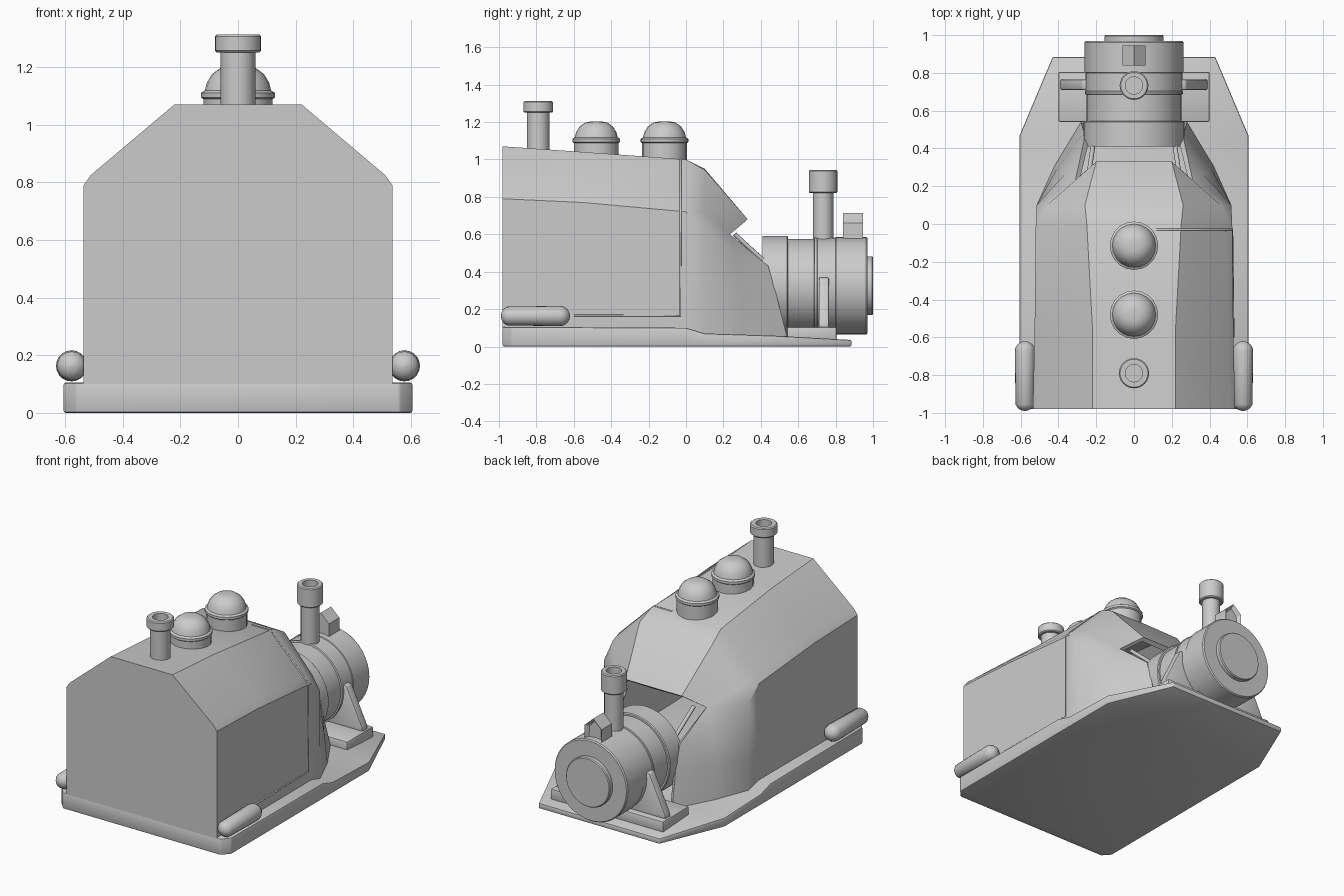
import bpy, bmesh
from math import cos, sin, pi, radians

if "Cube" in bpy.data.objects:
    bpy.data.objects.remove(bpy.data.objects["Cube"])


def finish(name, bm, mods=(), angle=32):
    bmesh.ops.recalc_face_normals(bm, faces=bm.faces[:])
    me = bpy.data.meshes.new(name)
    bm.to_mesh(me)
    bm.free()
    ob = bpy.data.objects.new(name, me)
    bpy.context.collection.objects.link(ob)
    bpy.ops.object.select_all(action='DESELECT')
    bpy.context.view_layer.objects.active = ob
    ob.select_set(True)
    for kind, props in mods:
        m = ob.modifiers.new(kind.title(), kind)
        for k, v in props.items():
            setattr(m, k, v)
        bpy.ops.object.modifier_apply(modifier=m.name)
    bpy.ops.object.shade_smooth_by_angle(angle=radians(angle))
    return ob


def loft(bm, rows, closed=False, caps=(False, False)):
    rings = [[bm.verts.new(p) for p in row] for row in rows]
    n = len(rings[0])
    for a, b in zip(rings, rings[1:]):
        for i in range(n if closed else n - 1):
            j = (i + 1) % n
            bm.faces.new((a[i], a[j], b[j], b[i]))
    for ring, cap in zip((rings[0], rings[-1]), caps):
        if cap:
            bm.faces.new(ring)
    return rings


def lathe(name, profile, loc, axis='Z', segs=32):
    # profile holds (radius, height along the axis)
    x, y, z = loc
    rows = []
    for r, h in profile:
        ring = []
        for i in range(segs):
            c, s = r * cos(2 * pi * i / segs), r * sin(2 * pi * i / segs)
            ring.append((x + c, y + s, z + h) if axis == 'Z' else (x + c, y + h, z + s))
        rows.append(ring)
    bm = bmesh.new()
    loft(bm, rows, True, (True, True))
    return finish(name, bm)


def prism(name, outline, y0, y1, inset=None, bevel=0.0):
    # outline in x and z, extruded along y
    bm = bmesh.new()
    loft(bm, [[(x, y, z) for x, z in outline] for y in (y0, y1)], True, (True, True))
    if inset:
        bm.normal_update()
        back = [f for f in bm.faces if all(abs(v.co.y - y1) < 1e-5 for v in f.verts)]
        bmesh.ops.inset_region(bm, faces=back, thickness=inset)
        bmesh.ops.translate(bm, verts=back[0].verts[:], vec=(0, -inset, 0))
    mods = [('BEVEL', dict(width=bevel, segments=2))] if bevel else []
    return finish(name, bm, mods)


def rod(name, pts, radius):
    cu = bpy.data.curves.new(name, 'CURVE')
    cu.dimensions = '3D'
    cu.bevel_depth = radius
    cu.bevel_resolution = 2
    cu.use_fill_caps = True
    sp = cu.splines.new('POLY')
    sp.points.add(len(pts) - 1)
    for p, co in zip(sp.points, pts):
        p.co = (*co, 1)
    bpy.context.collection.objects.link(bpy.data.objects.new(name, cu))


# Base plate, thinning towards the back: y, half width, top height
base = [(-.98, .56, .105), (-.93, .605, .105), (0, .605, .1),
        (.1, .605, .07), (.47, .605, .058), (.885, .43, .035)]
bm = bmesh.new()
loft(bm, [[(-w, y, 0), (w, y, 0), (w, y, t), (-w, y, t)] for y, w, t in base],
     True, (True, True))
finish('base_plate', bm, [('BEVEL', dict(width=.008, segments=2))])

# Hull shell: half sections from lower edge up to the roof centre
sections = [
    [(.535, -.98, .1), (.535, -.98, .3), (.535, -.98, .79), (.51, -.98, .825), (.22, -.98, 1.07), (0, -.98, 1.07)],
    [(.526, -.55, .1), (.526, -.55, .3), (.526, -.55, .77), (.5, -.55, .805), (.22, -.55, 1.04), (0, -.55, 1.04)],
    [(.52, 0, .1), (.52, 0, .3), (.52, 0, .72), (.49, 0, .76), (.25, 0, 1.0), (0, 0, 1.0)],
    [(.515, .1, .06), (.515, .1, .27), (.515, .1, .63), (.46, .1, .72), (.26, .1, .945), (0, .1, .95)],
    [(.42, .31, .06), (.41, .29, .27), (.37, .26, .5), (.31, .235, .6), (.2, .33, .68), (0, .33, .68)],
]
bm = bmesh.new()
rings = loft(bm, sections)
bm.faces.new(rings[0] + [bm.verts.new((0, -.98, .1))])
last = rings[-1]
tip = [bm.verts.new(p) for p in ((.28, .54, .055), (.265, .485, .27), (.265, .44, .43))]
bm.faces.new((last[0], last[1], tip[1], tip[0]))
bm.faces.new((last[1], last[2], tip[2], tip[1]))
bm.faces.new((last[2], last[3], tip[2]))
finish('hull_shell', bm, [('MIRROR', dict(use_clip=True)),
                          ('SOLIDIFY', dict(thickness=.03, offset=-1))], 35)

# Raised seam on the right side
rod('hull_seam', [(.526, -.6, .165), (.519, -.03, .165), (.519, -.03, .722), (.489, -.03, .763),
                  (.248, -.03, 1.0), (.12, -.03, 1.0)], .006)

# Roof domes
dome = [(.12, .95), (.12, 1.088), (.128, 1.094), (.128, 1.11), (.115, 1.118), (.108, 1.145),
        (.09, 1.175), (.06, 1.197), (.03, 1.203)]
for i, y in enumerate((-.48, -.115)):
    lathe(f'roof_dome_{i + 1}', dome, (0, y, 0), segs=20)


# Chimneys with hollow caps
def chimney(name, y, r, cap_r, z0, z1, z2):
    lathe(name, [(r, z0), (r, z1), (cap_r - .006, z1), (cap_r, z1 + .006), (cap_r, z2 - .006),
                 (cap_r - .006, z2), (.046, z2), (.046, z2 - .05)], (0, y, 0), segs=24)


chimney('front_chimney', -.79, .06, .08, 1.0, 1.25, 1.312)
chimney('rear_chimney', .733, .055, .076, .5, .82, .945)

# Rear boiler drum with collar, bands and end disc
lathe('boiler_drum', [(.2, .42), (.2, .41), (.267, .41), (.267, .54), (.262, .546), (.251, .546),
                      (.251, .685), (.26, .688), (.26, .7), (.257, .703), (.257, .8), (.261, .803),
                      (.261, .962), (.255, .97), (.157, .97), (.157, .994), (.152, 1.0), (0.001, 1.0)],
      (0, 0, .325), 'Y', 40)

# Small gabled vent on the drum
prism('drum_vent', [(-.06, .56), (.06, .56), (.06, .66), (0, .715), (-.06, .66)], .84, .945, inset=.022)

# Drum saddle and its gussets
prism('drum_saddle', [(-.4, .03), (.4, .03), (.4, .105), (-.4, .105)], .54, .805, bevel=.008)
for side, s in (('left', -1), ('right', 1)):
    prism(f'{side}_gusset', [(s * .39, .1), (s * .385, .13), (s * .275, .365), (s * .24, .37), (s * .1, .1)],
          .71, .765, bevel=.008)
    # Side tanks with rounded ends
    R, h = .054, .185
    ends = [radians(a) for a in range(-88, 89, 22)]
    prof = [(R * cos(a), R * sin(a) + (-1 if a < 0 else 1) * (h - R)) for a in ends]
    lathe(f'{side}_side_tank', prof, (s * .577, -.805, .163), 'Y', 20)
    # Struts from hood to drum
    rod(f'{side}_strut', [(s * .24, .26, .6), (s * .215, .425, .45)], .012)
